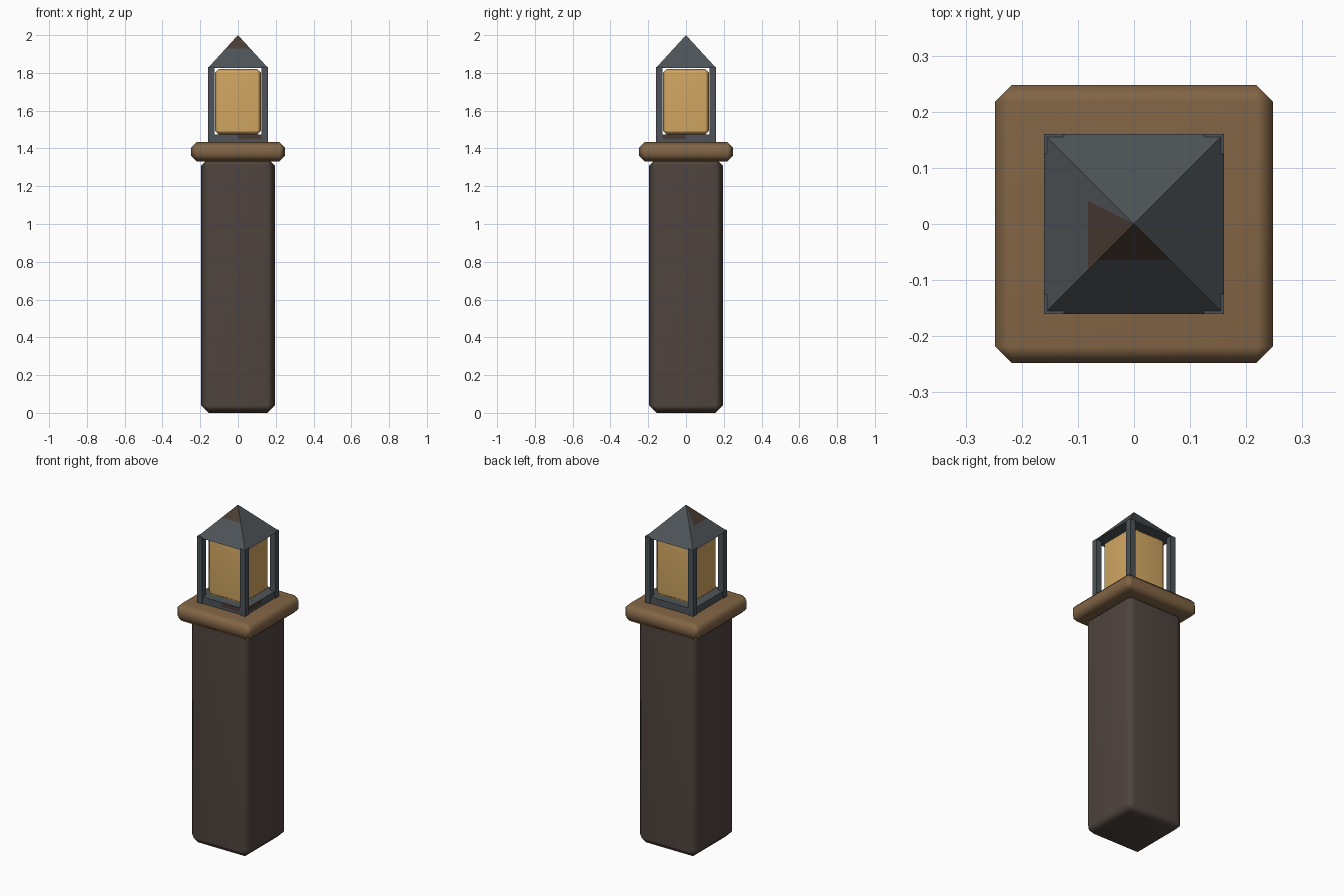
import bpy, bmesh
from mathutils import Vector

if "Cube" in bpy.data.objects:
    bpy.data.objects.remove(bpy.data.objects["Cube"])


def material(name, rgb):
    lin = [((c / 255 + 0.055) / 1.055) ** 2.4 for c in rgb]
    m = bpy.data.materials.new(name)
    m.diffuse_color = (*lin, 1)
    m.use_nodes = True
    m.node_tree.nodes["Principled BSDF"].inputs["Base Color"].default_value = m.diffuse_color
    return m


dark_wood = material("dark wood", (79, 68, 62))
light_wood = material("light wood", (130, 101, 69))
metal = material("grey metal", (78, 84, 88))
rust = material("rusty brown", (74, 60, 51))
glow = material("amber glass", (210, 167, 98))


def finish(name, bm, mats):
    bmesh.ops.recalc_face_normals(bm, faces=bm.faces[:])
    me = bpy.data.meshes.new(name)
    bm.to_mesh(me)
    bm.free()
    for m in mats:
        me.materials.append(m)
    ob = bpy.data.objects.new(name, me)
    bpy.context.collection.objects.link(ob)
    return ob


def box_mesh(x0, x1, y0, y1, z0, z1):
    bm = bmesh.new()
    bmesh.ops.create_cube(bm, size=1)
    for v in bm.verts:
        v.co = Vector((x0 if v.co.x < 0 else x1,
                       y0 if v.co.y < 0 else y1,
                       z0 if v.co.z < 0 else z1))
    return bm


def chamfered_block(name, half, z0, z1, chamfer, mat):
    ob = finish(name, box_mesh(-half, half, -half, half, z0, z1), [mat])
    bev = ob.modifiers.new("Chamfer", 'BEVEL')
    bev.width = chamfer
    bev.segments = 1
    ob.data.polygons.foreach_set("use_smooth", [True] * len(ob.data.polygons))
    ob.modifiers.new("Flat Panels", 'WEIGHTED_NORMAL')
    return ob


def cut(bm, point, normal, faces=None):
    faces = faces or bm.faces[:]
    edges = {e for f in faces for e in f.edges}
    verts = {v for f in faces for v in f.verts}
    bmesh.ops.bisect_plane(bm, geom=[*faces, *edges, *verts],
                           plane_co=point, plane_no=normal)


# Wooden pillar, its cap and the glowing lantern core
chamfered_block("pillar", 0.195, 0, 1.35, 0.04, dark_wood)
chamfered_block("pillar_cap", 0.248, 1.33, 1.435, 0.03, light_wood)
chamfered_block("lantern_glass", 0.122, 1.475, 1.82, 0.02, glow)

# Lantern base with a rusty patch around its front right corner
bm = box_mesh(-0.155, 0.155, -0.155, 0.155, 1.43, 1.475)
cut(bm, (0, 0, 0), (1, 0, 0))
cut(bm, (0, 0, 0), (0, 1, 0))
cut(bm, (0, 0, 1.45), (0, 0, 1))
bm.normal_update()
for f in bm.faces:
    c = f.calc_center_median()
    f.material_index = int(c.z > 1.45 and c.x > 0 and c.y < 0 and abs(f.normal.z) < 0.5)
finish("lantern_base", bm, [metal, rust])

# Four corner bars of the lantern
for sx, side in ((-1, "left"), (1, "right")):
    for sy, end in ((-1, "front"), (1, "back")):
        xs = sorted((sx * 0.125, sx * 0.16))
        ys = sorted((sy * 0.125, sy * 0.16))
        finish(f"lantern_bar_{end}_{side}", box_mesh(*xs, *ys, 1.435, 1.83), [metal])

# Pyramid roof with rust near the tip on the front and left slopes
bm = bmesh.new()
ring = [bm.verts.new((x, y, 1.825)) for x, y in
        ((-0.16, -0.16), (0.16, -0.16), (0.16, 0.16), (-0.16, 0.16))]
tip = bm.verts.new((0, 0, 2))
bm.faces.new(ring[::-1])
for i in range(4):
    bm.faces.new((ring[i], ring[(i + 1) % 4], tip))
bm.normal_update()


def slope(axis):
    return [f for f in bm.faces if f.normal[axis] < -0.3]


cut(bm, (0, 0, 1.93), (0, 0, 1), slope(1))
cut(bm, (0, 0, 1.91), (0, 0, 1), slope(0))
cut(bm, (0, 0, 2), (0.5, 1, 0), slope(0))
bm.normal_update()
for f in bm.faces:
    c = f.calc_center_median()
    front = f.normal.y < -0.3 and c.z > 1.93
    left = f.normal.x < -0.3 and c.z > 1.91 and c.y < -0.5 * c.x
    f.material_index = int(front or left)
finish("lantern_roof", bm, [metal, rust])
